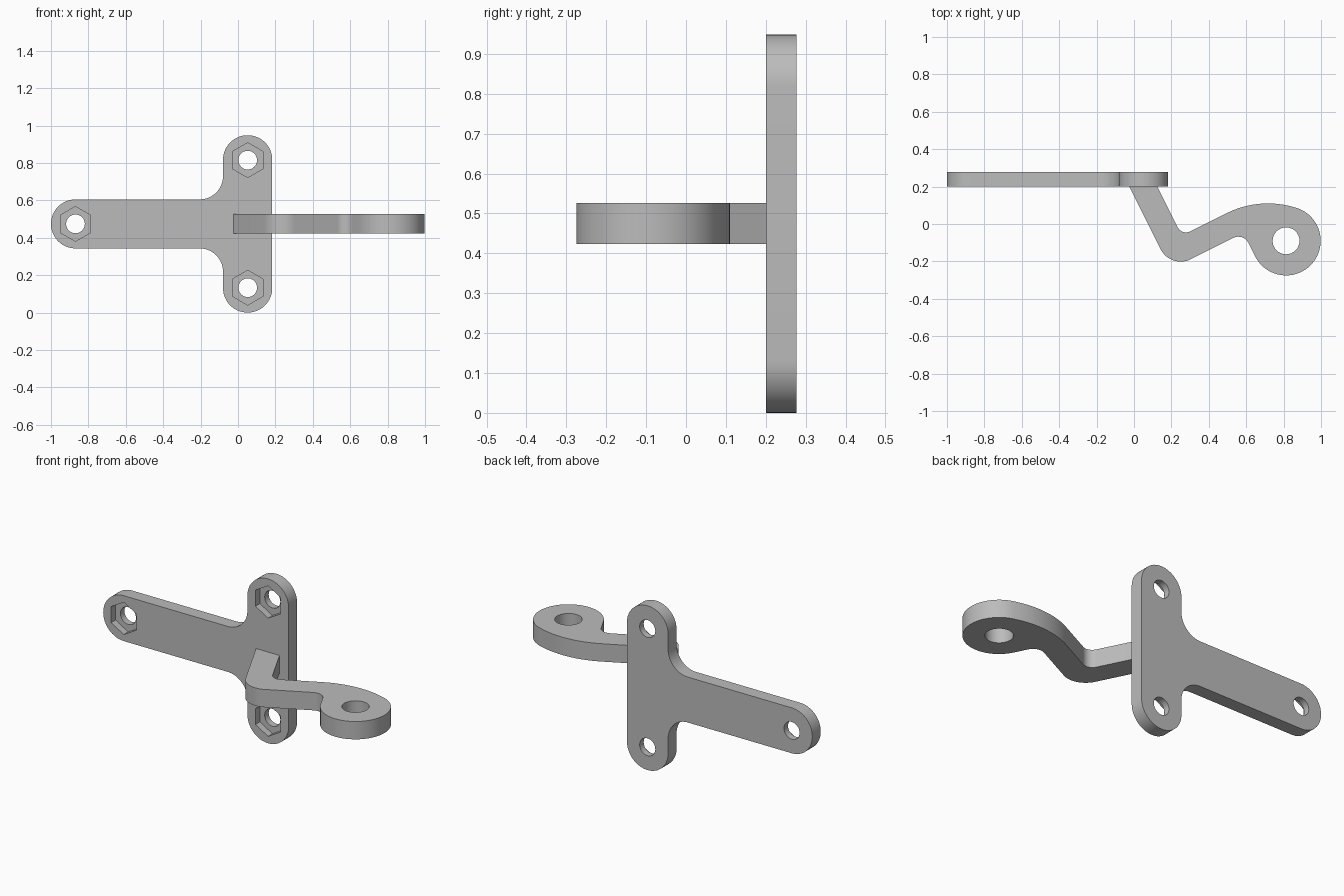
import bpy, bmesh
from math import radians, cos, sin, tan, pi
from mathutils import Vector

cube = bpy.data.objects.get("Cube")
if cube:
    bpy.data.objects.remove(cube, do_unlink=True)

grey = bpy.data.materials.new("grey metal")
grey.use_nodes = True
grey.diffuse_color = (0.5, 0.5, 0.5, 1)
grey.node_tree.nodes["Principled BSDF"].inputs["Base Color"].default_value = (0.5, 0.5, 0.5, 1)


def arc(cx, cy, r, start, end, n):
    """Points along an arc, angles in degrees."""
    angles = [radians(start + (end - start) * i / n) for i in range(n + 1)]
    return [(cx + r * cos(a), cy + r * sin(a)) for a in angles]


def rounded(corners, n=16):
    """Outline from (x, y, fillet radius) corners."""
    out = []
    for i, (x, y, r) in enumerate(corners):
        p = Vector((x, y))
        if r == 0:
            out.append(p)
            continue
        a = (Vector(corners[i - 1][:2]) - p).normalized()
        b = (Vector(corners[(i + 1) % len(corners)][:2]) - p).normalized()
        half = a.angle(b) / 2
        centre = p + (a + b).normalized() * r / sin(half)
        first = p + a * r / tan(half) - centre
        last = p + b * r / tan(half) - centre
        sweep = first.angle_signed(last)
        for k in range(n + 1):
            t = -sweep * k / n
            out.append(centre + Vector((first.x * cos(t) - first.y * sin(t),
                                        first.x * sin(t) + first.y * cos(t))))
    return out


def prism(name, outline, lo, hi, upright):
    """Extrude an outline along y (upright) or along z."""
    bm = bmesh.new()
    verts = [bm.verts.new((p[0], lo, p[1]) if upright else (p[0], p[1], lo)) for p in outline]
    face = bm.faces.new(verts)
    new = bmesh.ops.extrude_face_region(bm, geom=[face])["geom"]
    step = Vector((0, hi - lo, 0) if upright else (0, 0, hi - lo))
    bmesh.ops.translate(bm, vec=step, verts=[v for v in new if isinstance(v, bmesh.types.BMVert)])
    bmesh.ops.recalc_face_normals(bm, faces=bm.faces)
    mesh = bpy.data.meshes.new(name)
    bm.to_mesh(mesh)
    bm.free()
    mesh.materials.append(grey)
    obj = bpy.data.objects.new(name, mesh)
    bpy.context.collection.objects.link(obj)
    return obj


def cut(target, cutter):
    """Subtract the cutter, then discard it."""
    cutter.hide_render = True
    mod = target.modifiers.new("cut", "BOOLEAN")
    mod.operation, mod.solver, mod.object = "DIFFERENCE", "EXACT", cutter
    bpy.context.view_layer.objects.active = target
    bpy.ops.object.modifier_apply(modifier=mod.name)
    bpy.data.objects.remove(cutter, do_unlink=True)


def shade(obj):
    bpy.ops.object.select_all(action="DESELECT")
    obj.select_set(True)
    bpy.context.view_layer.objects.active = obj
    bpy.ops.object.shade_smooth_by_angle(angle=radians(25))


# T-shaped mounting plate with round ends and filleted inner corners
MID, R, FRONT, BACK = 0.474, 0.131, 0.2, 0.277
L, X0, X1 = -1.0, -0.08, 0.183
cap = R * 0.9999
plate = prism("mounting_plate", rounded([
    (L, MID - R, cap), (X0, MID - R, 0.125), (X0, 0, cap), (X1, 0, cap),
    (X1, 2 * MID, cap), (X0, 2 * MID, cap), (X0, MID + R, 0.125), (L, MID + R, cap),
]), FRONT, BACK, True)

# Bolt holes with hexagonal pockets on the front
for x, z in ((-0.869, MID), (0.052, 0.133), (0.052, 0.815)):
    cut(plate, prism("hex_cutter", arc(x, z, 0.093, 30, 330, 5), FRONT - 0.05, FRONT + 0.04, True))
    cut(plate, prism("hole_cutter", arc(x, z, 0.05, 0, 348.75, 31), FRONT - 0.05, BACK + 0.05, True))
shade(plate)

# Cranked arm ending in a round eye
HX, HY = 0.813, -0.09
head = arc(HX, HY, 0.185, 206.6, 431.5, 48) + arc(0.716, -0.38, 0.49, 71.5, 116.6, 20)[1:]
arm = prism("cranked_arm", rounded(
    [(-0.03, 0.21, 0), (0.196, -0.242, 0.12), (0.585, -0.0475, 0.06)]
    + [(x, y, 0) for x, y in head]
    + [(0.256, -0.062, 0.05), (0.12, 0.21, 0)]), 0.423, 0.526, False)
cut(arm, prism("eye_cutter", arc(HX, HY, 0.072, 0, 348.75, 31), 0.3, 0.7, False))
shade(arm)
